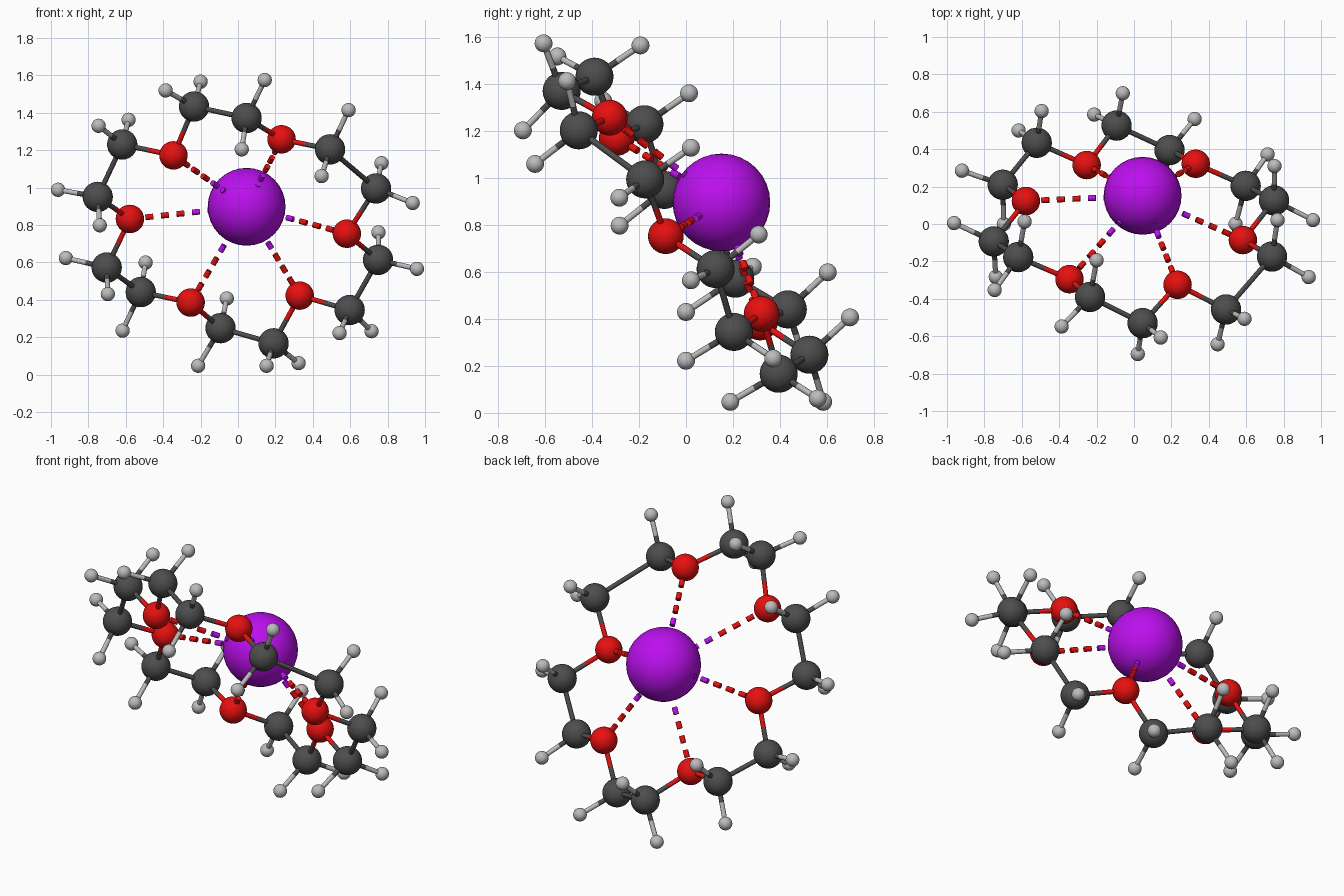
import bpy, bmesh
from mathutils import Vector, Matrix

if "Cube" in bpy.data.objects:
    bpy.data.objects.remove(bpy.data.objects["Cube"])

COLOURS = {
    "oxygen": (0.8, 0.005, 0.005, 1), "carbon": (0.075, 0.075, 0.075, 1),
    "hydrogen": (0.5, 0.5, 0.5, 1), "potassium": (0.5, 0.005, 0.85, 1),
}
RADII = {"oxygen": 0.076, "carbon": 0.081, "hydrogen": 0.038, "potassium": 0.208}
BOND_R, DASH_R = 0.0135, 0.0155

mats, balls = {}, {}
for kind, colour in COLOURS.items():
    mats[kind] = bpy.data.materials.new(kind)
    mats[kind].diffuse_color = colour


def add_object(name, mesh, matrix):
    obj = bpy.data.objects.new(name, mesh)
    obj.matrix_world = matrix
    bpy.context.collection.objects.link(obj)


def finish_mesh(bm, name, kind):
    mesh = bpy.data.meshes.new(name)
    bm.to_mesh(mesh)
    bm.free()
    mesh.materials.append(mats[kind])
    return mesh


def atom(kind, pos):
    if kind not in balls:
        bm = bmesh.new()
        bmesh.ops.create_uvsphere(bm, u_segments=32, v_segments=16, radius=RADII[kind])
        for f in bm.faces:
            f.smooth = True
        balls[kind] = finish_mesh(bm, kind + "_atom", kind)
    add_object(kind + "_atom", balls[kind], Matrix.Translation(pos))


def rod(name, kind, a, b, radius):
    d = b - a
    bm = bmesh.new()
    bmesh.ops.create_cone(bm, cap_ends=True, segments=16, radius1=radius,
                          radius2=radius, depth=d.length)
    for f in bm.faces:
        f.smooth = len(f.verts) == 4
    turn = d.to_track_quat('Z', 'Y').to_matrix().to_4x4()
    add_object(name, finish_mesh(bm, name, kind), Matrix.Translation((a + b) / 2) @ turn)


def bond(kind_a, a, kind_b, b):
    # each half takes the colour of its own atom
    name = f"{kind_a}_{kind_b}_bond"
    if kind_a == kind_b:
        rod(name, kind_a, a, b, BOND_R)
    else:
        mid = (a + b) / 2
        rod(name, kind_a, a, mid, BOND_R)
        rod(name, kind_b, mid, b, BOND_R)


# ring atoms in order: oxygen, carbon, carbon, repeated six times
ring = [Vector(p) for p in [
    (.233, -.325, 1.258), (.046, -.53, 1.372), (-.235, -.39, 1.433),
    (-.345, -.295, 1.172), (-.619, -.177, 1.23), (-.75, -.093, .95),
    (-.578, .123, .832), (-.702, .21, .572), (-.52, .434, .441),
    (-.253, .315, .385), (-.093, .526, .248), (.19, .395, .167),
    (.33, .322, .422), (.597, .204, .345), (.749, .126, .613),
    (.582, -.086, .753), (.738, -.174, .995), (.492, -.457, 1.204)]]

# two hydrogens for each carbon, in ring order
hydrogens = [Vector(p) for p in [
    (.143, -.607, 1.575), (.02, -.695, 1.204), (-.387, -.548, 1.519), (-.2, -.194, 1.566),
    (-.745, -.353, 1.33), (-.585, .013, 1.362), (-.962, .005, .988), (-.739, -.283, .798),
    (-.92, .285, .623), (-.696, 0, .43), (-.494, .604, .599), (-.617, .5, .235),
    (-.213, .585, .047), (-.06, .699, .407), (.153, .189, .047), (.324, .561, .061),
    (.543, 0, .222), (.714, .372, .232), (.957, .021, .565), (.751, .31, .76),
    (.934, -.284, .917), (.767, .021, 1.13), (.591, -.507, 1.414), (.447, -.643, 1.061)]]

centre = Vector((.046, .151, .897))
kinds = ["oxygen", "carbon", "carbon"] * 6

# central ion
atom("potassium", centre)

# ring atoms and ring bonds
for i, (kind, pos) in enumerate(zip(kinds, ring)):
    j = (i + 1) % len(ring)
    atom(kind, pos)
    bond(kind, pos, kinds[j], ring[j])

# hydrogens
carbons = [p for k, p in zip(kinds, ring) if k == "carbon"]
for i, pos in enumerate(hydrogens):
    atom("hydrogen", pos)
    bond("carbon", carbons[i // 2], "hydrogen", pos)

# dashed links from each oxygen to the ion
for pos in ring[::3]:
    for k in range(0, 15, 2):
        kind = "oxygen" if k < 7 else "potassium"
        rod("dashed_link", kind, pos.lerp(centre, k / 15),
            pos.lerp(centre, (k + 1) / 15), DASH_R)

for m in bpy.data.materials:
    if m.users and not m.is_grease_pencil:
        m.use_nodes = True
        m.node_tree.nodes["Principled BSDF"].inputs["Base Color"].default_value = m.diffuse_color
